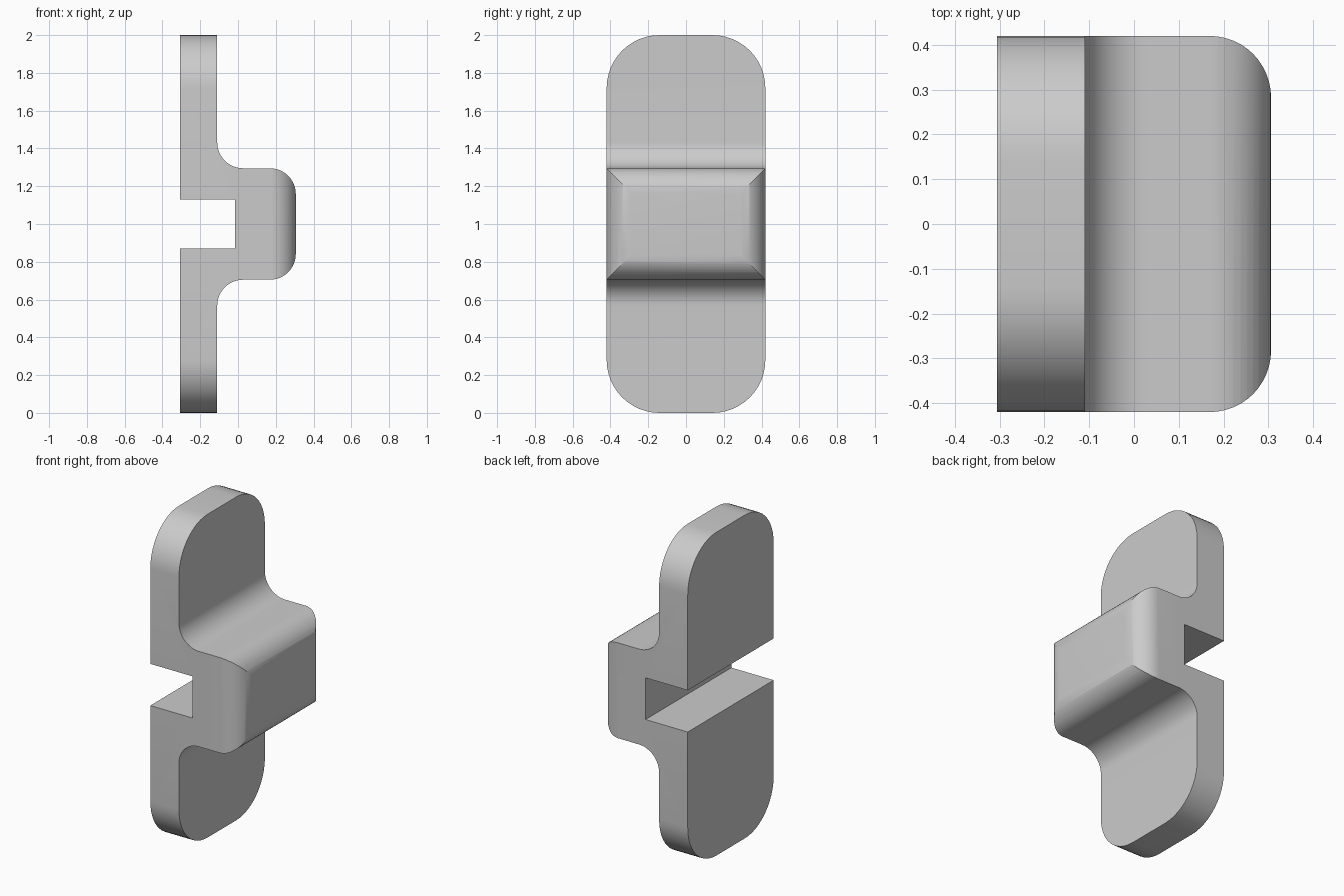
import bpy, bmesh, math

if "Cube" in bpy.data.objects:
    bpy.data.objects.remove(bpy.data.objects["Cube"], do_unlink=True)

BACK, PLATE, SLOT, FRONT = -0.306, -0.11, -0.017, 0.306   # x positions
HALF_Y, HALF_BLOCK, HALF_SLOT = 0.42, 0.295, 0.129
ROUND, CORNER = 0.137, 0.28
STEPS = 12

grey = bpy.data.materials.new("light grey")
grey.use_nodes = True
grey.diffuse_color = (0.6, 0.6, 0.6, 1)
grey.node_tree.nodes["Principled BSDF"].inputs["Base Color"].default_value = grey.diffuse_color


def arc(cx, cy, r, start, end):
    angles = [math.radians(start + (end - start) * i / STEPS) for i in range(STEPS + 1)]
    return [(cx + r * math.cos(a), cy + r * math.sin(a)) for a in angles]


def prism(name, points, offset, bevel=None):
    """Extrude a closed 3D outline, optionally rounding edges chosen by a rule."""
    bm = bmesh.new()
    face = bm.faces.new([bm.verts.new(p) for p in points])
    moved = bmesh.ops.extrude_face_region(bm, geom=[face])["geom"]
    bmesh.ops.translate(bm, vec=offset, verts=[v for v in moved if isinstance(v, bmesh.types.BMVert)])
    bmesh.ops.recalc_face_normals(bm, faces=bm.faces)
    if bevel:
        bmesh.ops.bevel(bm, geom=[e for e in bm.edges if bevel(e)], offset=CORNER,
                        segments=STEPS, profile=0.5, affect='EDGES')
    mesh = bpy.data.meshes.new(name)
    bm.to_mesh(mesh)
    bm.free()
    mesh.materials.append(grey)
    obj = bpy.data.objects.new(name, mesh)
    bpy.context.collection.objects.link(obj)
    return obj


# Upper half of the side profile, measured from mid height, then mirrored
upper = arc(FRONT - ROUND, HALF_BLOCK - ROUND, ROUND, 0, 90)
upper += arc(PLATE + ROUND, HALF_BLOCK + ROUND, ROUND, 270, 180)
upper += [(PLATE, 1), (BACK, 1), (BACK, HALF_SLOT), (SLOT, HALF_SLOT)]
profile = upper + [(x, -z) for x, z in reversed(upper)]


def plate_end(edge):
    a, b = (v.co for v in edge.verts)
    return abs(a.y - b.y) < 0.001 and all(min(c.z, 2 - c.z) < 0.001 for c in (a, b))


# Slotted bracket with rounded plate ends
bracket = prism("slotted_bracket", [(x, -HALF_Y, z + 1) for x, z in profile],
                (0, 2 * HALF_Y, 0), plate_end)

# Round the two upright edges of the projecting block
for side, label in ((1, "back"), (-1, "front")):
    curve = arc(FRONT - ROUND, HALF_Y - ROUND, ROUND + 0.0002, 0, 90)
    outline = curve + [(FRONT - ROUND, 0.6), (0.5, 0.6), (0.5, HALF_Y - ROUND)]
    cutter = prism(label + "_edge_cutter", [(x, side * y, 0.6) for x, y in outline], (0, 0, 0.8))
    cutter.hide_render = True
    cutter.hide_set(True)
    cut = bracket.modifiers.new(label + " edge rounding", 'BOOLEAN')
    cut.operation = 'DIFFERENCE'
    cut.solver = 'EXACT'
    cut.object = cutter

# Bake the cuts, then smooth the rounded areas
bpy.ops.object.select_all(action='DESELECT')
bracket.select_set(True)
bpy.context.view_layer.objects.active = bracket
for name in [m.name for m in bracket.modifiers]:
    bpy.ops.object.modifier_apply(modifier=name)
for cutter in [o for o in bpy.data.objects if o.name.endswith("_edge_cutter")]:
    bpy.data.objects.remove(cutter, do_unlink=True)
bpy.ops.object.shade_smooth_by_angle(angle=math.radians(30))
